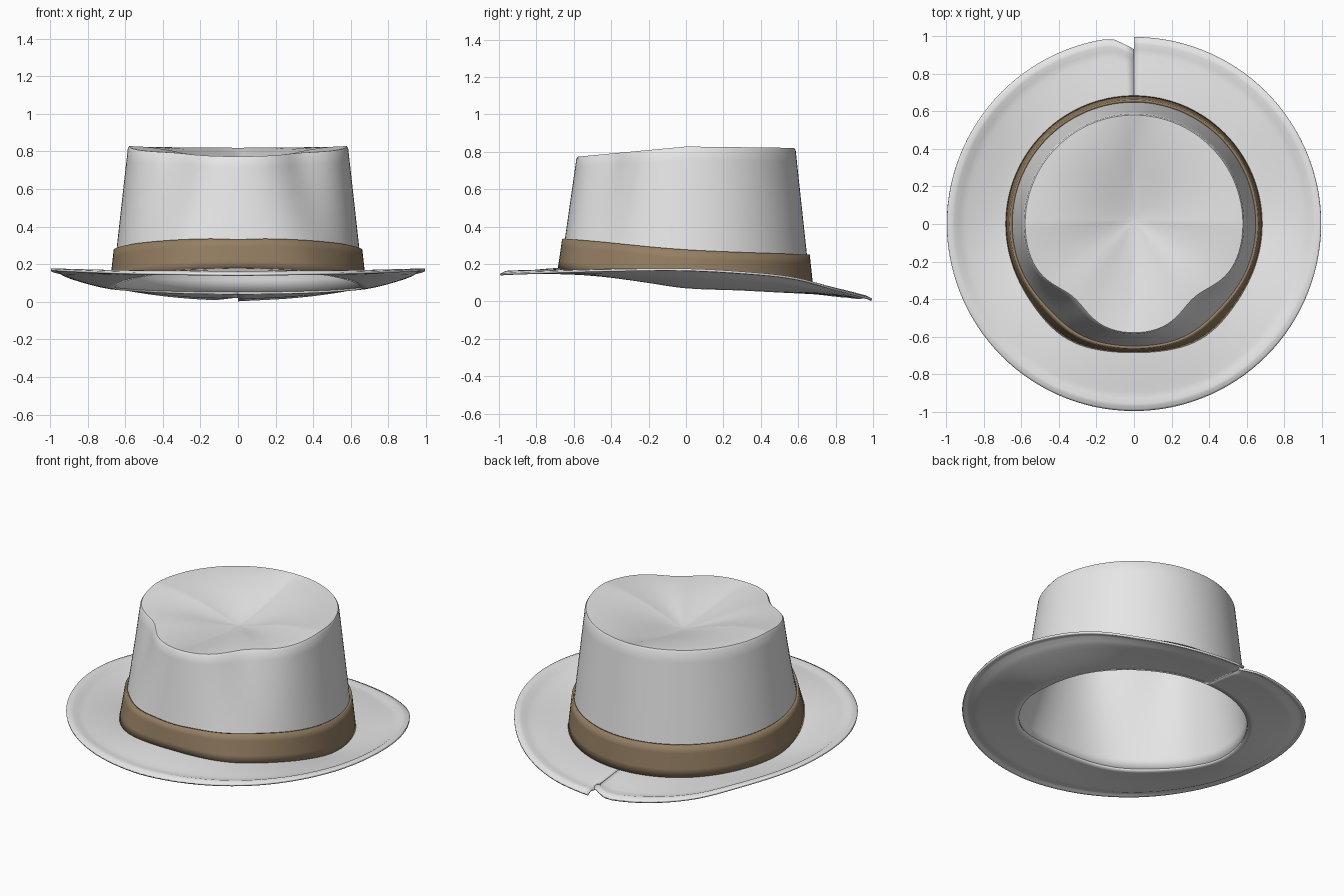
import bpy
import math

if "Cube" in bpy.data.objects:
    bpy.data.objects.remove(bpy.data.objects["Cube"])

N = 120  # columns around the hat


def material(name, rgb):
    m = bpy.data.materials.new(name)
    m.diffuse_color = (*rgb, 1)
    m.use_nodes = True
    m.node_tree.nodes["Principled BSDF"].inputs["Base Color"].default_value = m.diffuse_color
    return m


FELT = material("pale grey felt", (0.8, 0.8, 0.8))
RIBBON = material("brown ribbon", (0.30, 0.21, 0.125))


def curve(pts, v):
    """Smooth interpolation through (position, value) pairs."""
    if v <= pts[0][0]:
        return pts[0][1]
    if v >= pts[-1][0]:
        return pts[-1][1]

    def slope(k):
        a, b = pts[max(k - 1, 0)], pts[min(k + 1, len(pts) - 1)]
        return (b[1] - a[1]) / (b[0] - a[0])

    for k in range(len(pts) - 1):
        (x0, y0), (x1, y1) = pts[k], pts[k + 1]
        if v <= x1:
            h = x1 - x0
            t = (v - x0) / h
            return (y0 * (1 + 2 * t) * (1 - t) ** 2 + y1 * t * t * (3 - 2 * t)
                    + h * t * (1 - t) * (slope(k) * (1 - t) - slope(k + 1) * t))


def lerp(a, b, t):
    return a + (b - a) * t


def from_front(a):
    """Degrees away from the front centre, 0 to 180."""
    return math.degrees(math.acos(max(-1, min(1, -math.sin(a)))))


# Height of the crown base, the brim edge and the ribbon top
BASE = [(-.67, .18), (-.5, .155), (-.2, .11), (0, .082), (.3, .07), (.5, .06), (.67, .052)]
EDGE = [(0, .147), (37, .157), (66, .17), (90, .174), (114, .15), (127, .124),
        (143, .07), (162, .03), (180, .012)]
BAND_TOP = [(-.67, .338), (-.5, .322), (0, .277), (.67, .25)]


def base_radius(a):
    f = from_front(a)
    return .668 + .025 * math.exp(-((f - 30) / 18) ** 2)


def top_radius(a):
    # pinched on both sides of the front
    return .585 - .075 * math.exp(-((from_front(a) - 40) / 18) ** 2)


def base_z(a):
    return curve(BASE, .67 * math.sin(a))


def top_z(a):
    y = top_radius(a) * math.sin(a)
    return .828 + (.092 * y if y < 0 else -.012 * y)


def wall_radius(a, z):
    t = (z - base_z(a)) / (top_z(a) - base_z(a))
    return lerp(base_radius(a), top_radius(a), t)


def polar(a, r, z):
    return (r * math.cos(a), r * math.sin(a), z)


def shell(name, rows, mat, thickness, closed=True, cap=False):
    """Skin rows of points into a thin solid shell."""
    n = len(rows[0])
    verts = [p for row in rows for p in row]
    faces = []
    for i in range(len(rows) - 1):
        for j in range(n if closed else n - 1):
            k = (j + 1) % n
            faces.append((i * n + j, i * n + k, (i + 1) * n + k, (i + 1) * n + j))
    if cap:
        faces.append(tuple(range((len(rows) - 1) * n, len(rows) * n)))
    me = bpy.data.meshes.new(name)
    me.from_pydata(verts, [], faces)
    me.materials.append(mat)
    ob = bpy.data.objects.new(name, me)
    bpy.context.collection.objects.link(ob)
    sol = ob.modifiers.new("thickness", 'SOLIDIFY')
    sol.thickness = thickness
    sol.offset = -1
    bpy.ops.object.select_all(action='DESELECT')
    ob.select_set(True)
    bpy.context.view_layer.objects.active = ob
    bpy.ops.object.shade_smooth_by_angle(angle=math.radians(40))
    return ob


ANGLES = [math.tau * j / N for j in range(N)]

# Crown: tapered wall, rounded rim, dented top with a front-to-back crease
rows = []
for i in range(13):
    t = i / 12 * .985
    rows.append([polar(a, lerp(base_radius(a), top_radius(a), t),
                       lerp(base_z(a), top_z(a), t)) for a in ANGLES])
for s in (.99, .97, .94, .9, .84, .76, .67, .58, .49, .4, .31, .23, .15, .08, .03, .006):
    row = []
    for a in ANGLES:
        r = top_radius(a) * s
        crease = math.exp(-abs(r * math.cos(a)) / .13)
        lobe = math.sin(s * math.pi / 2) ** .9
        p = lerp(lobe, s ** 1.5, crease)
        x, y, z = polar(a, r, lerp(.705, top_z(a), p))
        row.append((x, y + .02 * (1 - s), z))
    rows.append(row)
shell("crown", rows, FELT, .012, cap=True)

# Ribbon wrapped round the foot of the crown
rows = []
for i in range(5):
    row = []
    for a in ANGLES:
        z = lerp(base_z(a), curve(BAND_TOP, .67 * math.sin(a)), i / 4)
        z -= .006 * (i / 4) * math.exp(-(from_front(a) / 9) ** 2)
        row.append(polar(a, wall_radius(a, z) + .015, z))
    rows.append(row)
shell("hat_band", rows, RIBBON, .014)

# Brim: dished strip with a lip, opening at a folded seam in the back
rows = []
for t in (1, .97, .93, .88, .8, .7, .6, .5, .4, .3, .2, .1, 0):
    row = []
    for j in range(N + 1):
        a = math.pi / 2 + math.tau * j / N
        notch = max(0, 1 - j / N * 360 / 7)
        outer = .995 - .065 * notch
        f = from_front(a)
        z = lerp(base_z(a), curve(EDGE, f), t ** 1.4)
        z += .012 * math.exp(-((t - .9) / .07) ** 2)
        z += .02 * notch * t ** 4
        row.append(polar(a, lerp(base_radius(a) - .012, outer, t), z))
    rows.append(row)
shell("brim", rows, FELT, .012, closed=False)
